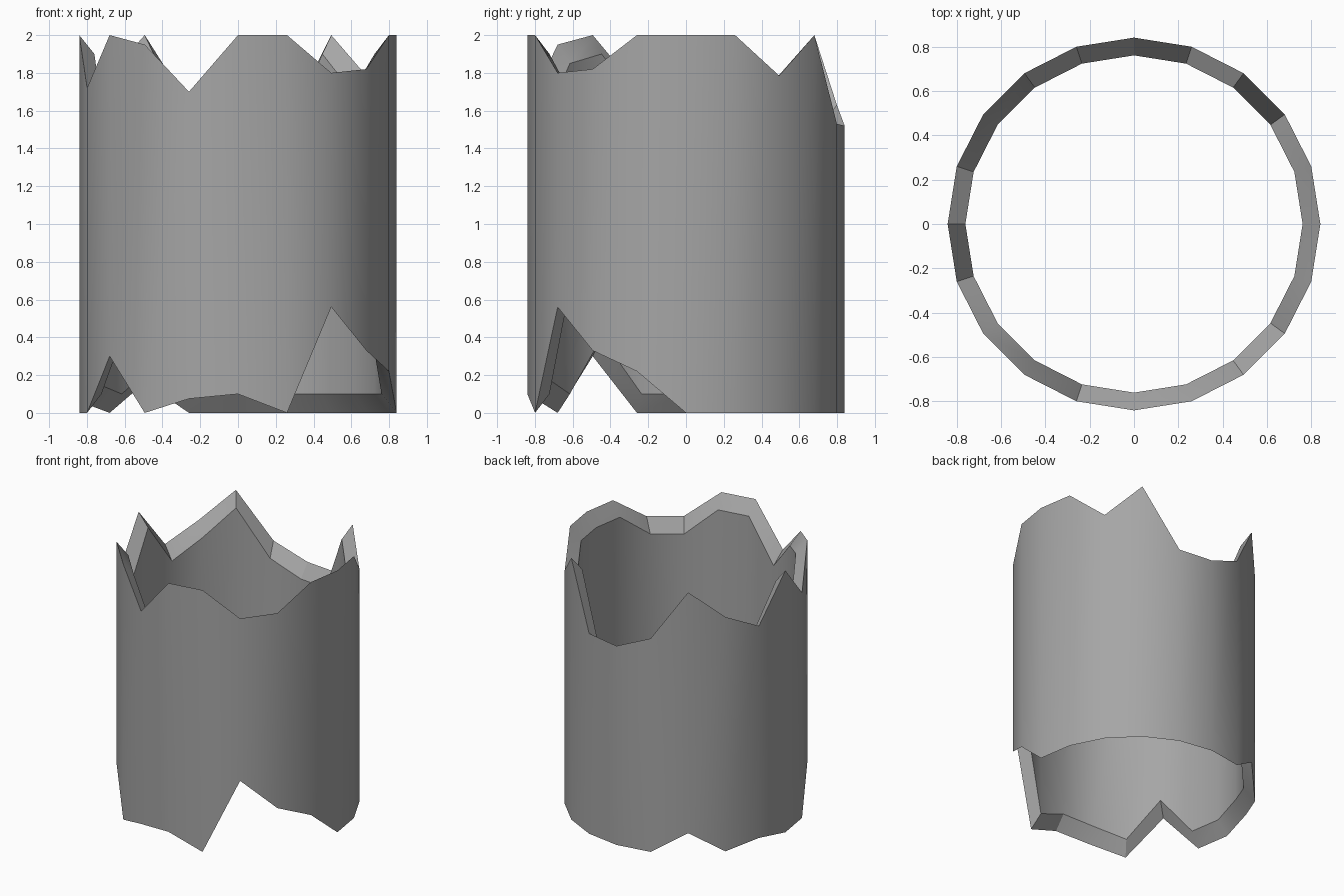
import bpy
import bmesh
from math import cos, sin, pi, radians

cube = bpy.data.objects.get("Cube")
if cube:
    bpy.data.objects.remove(cube, do_unlink=True)

OUTER, INNER, BEVEL = 0.84, 0.76, 0.10

# Broken edge heights, counter-clockwise from +x
top = [2, 2, 1.785, 2, 1.53, 1.52, 1.63, 2, 1.79, 1.665,
       2, 1.72, 2, 1.95, 1.70, 2, 2, 1.80, 1.82, 2]
bottom = [0, 0, 0, 0, 0, 0, 0, 0.16, 0, 0.045,
          0, 0, 0.30, 0, 0.075, 0.10, 0, 0.56, 0.33, 0.22]
SIDES = len(top)


def ring(bm, radius, heights, shift):
    """One jagged loop of vertices."""
    return [bm.verts.new((radius * cos(2 * pi * i / SIDES),
                          radius * sin(2 * pi * i / SIDES), z + shift))
            for i, z in enumerate(heights)]


def bridge(bm, a, b):
    """Quads between two neighbouring loops."""
    for i in range(SIDES):
        j = (i + 1) % SIDES
        bm.faces.new((a[i], a[j], b[j], b[i]))


# Hollow shell: outer wall, sloped top rim, inner wall, sloped bottom rim
bm = bmesh.new()
loops = [ring(bm, OUTER, bottom, 0), ring(bm, OUTER, top, 0),
         ring(bm, INNER, top, -BEVEL), ring(bm, INNER, bottom, BEVEL)]
for n, loop in enumerate(loops):
    bridge(bm, loop, loops[(n + 1) % len(loops)])
bmesh.ops.recalc_face_normals(bm, faces=bm.faces[:])
mesh = bpy.data.meshes.new("broken_pipe")
bm.to_mesh(mesh)
bm.free()

pipe = bpy.data.objects.new("broken_pipe", mesh)
bpy.context.collection.objects.link(pipe)

# Plain grey surface
grey = bpy.data.materials.new("grey")
grey.use_nodes = True
colour = (0.38, 0.38, 0.38, 1)
grey.diffuse_color = colour
grey.node_tree.nodes["Principled BSDF"].inputs["Base Color"].default_value = colour
mesh.materials.append(grey)

# Smooth walls with crisp rims
bpy.ops.object.select_all(action='DESELECT')
pipe.select_set(True)
bpy.context.view_layer.objects.active = pipe
bpy.ops.object.shade_smooth_by_angle(angle=radians(30))
